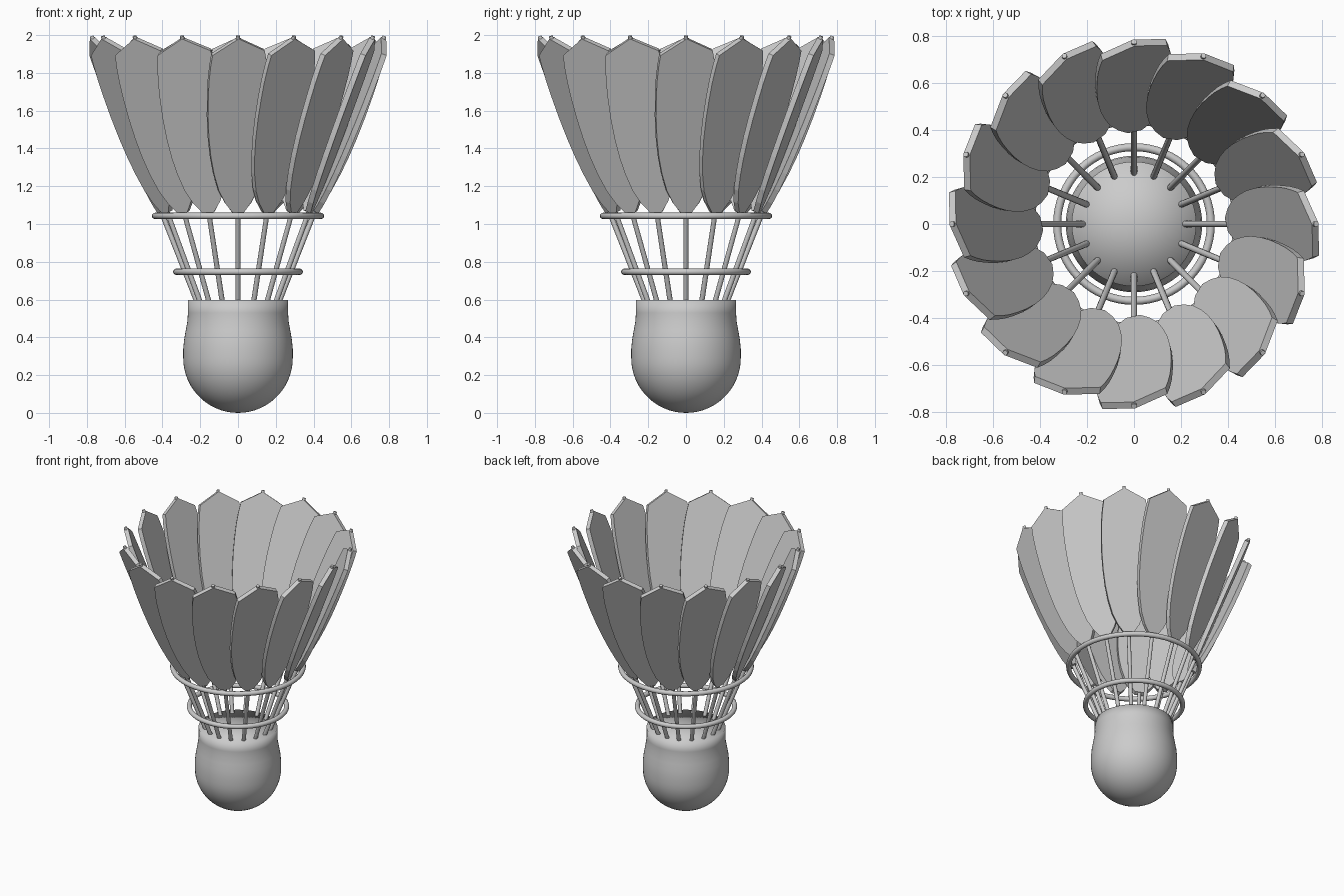
import bpy, bmesh, math
from mathutils import Vector, Matrix

if "Cube" in bpy.data.objects:
    bpy.data.objects.remove(bpy.data.objects["Cube"])

COUNT = 16
TWIST = math.radians(14)
BASE = Vector((0.222, 0, 0.6))
TIP = Vector((0.775, 0, 1.995))
AXIS = (TIP - BASE).normalized()


def on_stem(z):
    return BASE.lerp(TIP, (z - BASE.z) / (TIP.z - BASE.z))


def add_object(name, mesh, turn=0.0):
    ob = bpy.data.objects.new(name, mesh)
    ob.rotation_euler.z = turn
    bpy.context.collection.objects.link(ob)
    return ob


def finish(bm, name, smooth):
    bmesh.ops.recalc_face_normals(bm, faces=bm.faces)
    for f in bm.faces:
        f.smooth = smooth
    mesh = bpy.data.meshes.new(name)
    bm.to_mesh(mesh)
    bm.free()
    return mesh


# Rounded cork base: lathed profile with a flat top
R = 0.29
profile = [(R * math.sin(math.radians(a)), R - R * math.cos(math.radians(a)))
           for a in range(0, 91, 6)]
profile += [(0.29, 0.34), (0.285, 0.39), (0.276, 0.44), (0.268, 0.485),
            (0.265, 0.53), (0.265, 0.597), (0, 0.597)]
bm = bmesh.new()
verts = [bm.verts.new((r, 0, z)) for r, z in profile]
edges = [bm.edges.new(pair) for pair in zip(verts, verts[1:])]
bmesh.ops.spin(bm, geom=verts + edges, cent=(0, 0, 0), axis=(0, 0, 1),
               angle=math.tau, steps=64, use_duplicate=False)
bmesh.ops.remove_doubles(bm, verts=bm.verts, dist=1e-4)
add_object("cork_base", finish(bm, "cork_base", True))

# Binding rings around the stems
for name, radius, z in (("lower_ring", 0.327, 0.747), ("upper_ring", 0.439, 1.043)):
    bpy.ops.mesh.primitive_torus_add(location=(0, 0, z), major_radius=radius, minor_radius=0.017,
                                     major_segments=64, minor_segments=12)
    bpy.context.object.name = name
    bpy.ops.object.shade_smooth()

# Tapered stem running the full length of a feather
start = on_stem(0.58)
length = (TIP - start).length
bm = bmesh.new()
bmesh.ops.create_cone(bm, cap_ends=True, segments=12, radius1=0.014, radius2=0.011, depth=length,
                      matrix=Matrix.Translation((start + TIP) / 2)
                      @ AXIS.to_track_quat('Z', 'Y').to_matrix().to_4x4())
stem_mesh = finish(bm, "stem", True)
for f in stem_mesh.polygons:
    f.use_smooth = len(f.vertices) == 4

# Feather vane: flat pointed plate, twisted about its stem
half = [(1.065, 0.03), (1.12, 0.073), (1.19, 0.108), (1.28, 0.134), (1.37, 0.151),
        (1.47, 0.162), (1.58, 0.167), (1.68, 0.166), (1.77, 0.162), (1.85, 0.153), (1.91, 0.142)]
outline = half + [(1.985, 0)] + [(z, -w) for z, w in reversed(half)]
side = Matrix.Rotation(TWIST, 3, AXIS) @ Vector((0, 1, 0))
if side.x > 0:
    side = Matrix.Rotation(-TWIST, 3, AXIS) @ Vector((0, 1, 0))
normal = side.cross(AXIS)
bm = bmesh.new()
loops = [[bm.verts.new(on_stem(z) + side * w + normal * t) for z, w in outline]
         for t in (-0.015, 0.015)]
for loop in loops:
    bm.faces.new(loop)
n = len(outline)
for i in range(n):
    j = (i + 1) % n
    bm.faces.new((loops[0][i], loops[0][j], loops[1][j], loops[1][i]))
feather_mesh = finish(bm, "feather", False)

# Repeat stems and feathers around the axis
for i in range(COUNT):
    turn = math.tau * i / COUNT
    add_object(f"stem_{i + 1}", stem_mesh, turn)
    add_object(f"feather_{i + 1}", feather_mesh, turn)
